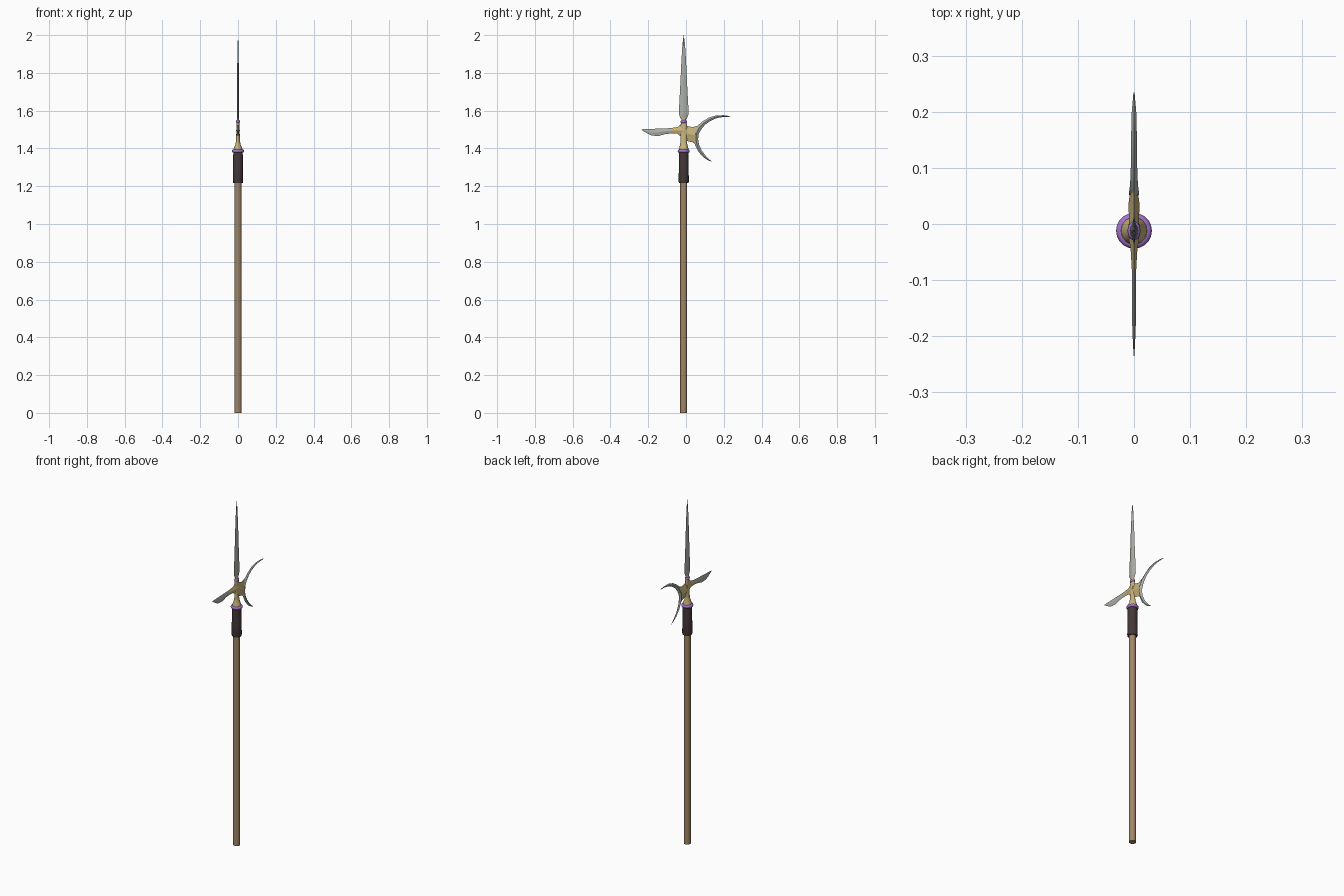
import bpy, bmesh, math

CY = -0.012  # shaft axis


def mat(name, rgb):
    m = bpy.data.materials.new(name)
    m.diffuse_color = (*rgb, 1)
    return m


wood = mat("wood", (0.36, 0.24, 0.13))
leather = mat("leather", (0.06, 0.04, 0.04))
gold = mat("gold", (0.58, 0.46, 0.2))
purple = mat("purple", (0.36, 0.17, 0.6))
steel = mat("steel", (0.42, 0.44, 0.4))


def finish(name, bm, material, angle):
    bmesh.ops.recalc_face_normals(bm, faces=bm.faces)
    me = bpy.data.meshes.new(name)
    bm.to_mesh(me)
    bm.free()
    me.materials.append(material)
    ob = bpy.data.objects.new(name, me)
    bpy.context.collection.objects.link(ob)
    bpy.ops.object.select_all(action='DESELECT')
    ob.select_set(True)
    bpy.context.view_layer.objects.active = ob
    bpy.ops.object.shade_smooth_by_angle(angle=math.radians(angle))


def skin(bm, rings):
    n = len(rings[0])
    for a, b in zip(rings, rings[1:]):
        for i in range(n):
            j = (i + 1) % n
            bm.faces.new((a[i], a[j], b[j], b[i]))
    bm.faces.new(rings[0])
    bm.faces.new(rings[-1])


def turned(name, profile, material, sides=20):
    """Rings of (x radius, y radius, z) around the shaft axis."""
    bm = bmesh.new()
    rings = []
    for rx, ry, z in profile:
        rings.append([bm.verts.new((rx * math.cos(2 * math.pi * k / sides),
                                    CY + ry * math.sin(2 * math.pi * k / sides), z))
                      for k in range(sides)])
    skin(bm, rings)
    finish(name, bm, material, 40)


def blade(name, stations, material):
    """Diamond section between edge points (y, z), (y, z) with half thickness t."""
    bm = bmesh.new()
    rings = []
    for (ay, az), (by, bz), t in stations:
        my, mz = (ay + by) / 2, (az + bz) / 2
        rings.append([bm.verts.new(p) for p in
                      ((0, ay, az), (t, my, mz), (0, by, bz), (-t, my, mz))])
    skin(bm, rings)
    finish(name, bm, material, 20)


# Shaft and sleeve
turned("shaft", [(0.0185, 0.0185, 0), (0.0185, 0.0185, 1.25)], wood)
turned("sleeve", [(0.025, 0.025, 1.217), (0.027, 0.027, 1.223),
                  (0.026, 0.026, 1.3), (0.025, 0.025, 1.38)], leather)


# Rounded purple rings
def ring(name, rx, ry, z, h):
    turned(name, [(rx - h * (1 - math.cos(a)), ry - h * (1 - math.cos(a)), z + h * math.sin(a))
                  for a in (math.pi * (k / 8 - 0.5) for k in range(9))], purple)


ring("collar_ring", 0.032, 0.032, 1.386, 0.009)
ring("neck_ring", 0.0115, 0.017, 1.542, 0.009)

# Gold socket flaring into the neck
turned("socket", [(0.024, 0.025, 1.39), (0.022, 0.024, 1.402), (0.014, 0.019, 1.42),
                  (0.01, 0.017, 1.44), (0.009, 0.018, 1.48), (0.008, 0.017, 1.52),
                  (0.008, 0.014, 1.54), (0.005, 0.01, 1.565)], gold)

# Spear point
blade("spear_point", [((CY - w, z), (CY + w, z), t) for w, z, t in (
    (0.009, 1.552, 0.004), (0.019, 1.563, 0.006), (0.026, 1.583, 0.006),
    (0.025, 1.61, 0.006), (0.019, 1.72, 0.005), (0.013, 1.85, 0.004),
    (0.007, 1.95, 0.002), (0.0005, 2.0, 0.0005))], steel)

# Beak and its gold root
blade("beak_root", [((0.0, 1.535), (0.0, 1.455), 0.01), ((-0.028, 1.528), (-0.028, 1.463), 0.009),
                    ((-0.045, 1.513), (-0.045, 1.478), 0.006),
                    ((-0.08, 1.508), (-0.08, 1.479), 0.004)], gold)
blade("beak", [((-0.08, 1.508), (-0.08, 1.479), 0.004), ((-0.11, 1.506), (-0.11, 1.476), 0.004),
               ((-0.15, 1.505), (-0.145, 1.466), 0.004), ((-0.19, 1.503), (-0.182, 1.468), 0.003),
               ((-0.215, 1.503), (-0.205, 1.479), 0.002),
               ((-0.236, 1.501), (-0.235, 1.498), 0.0007)], steel)

# Crescent and its gold arm
blade("crescent_arm", [((-0.02, 1.53), (-0.02, 1.45), 0.009), ((0.012, 1.518), (0.012, 1.437), 0.009),
                       ((0.035, 1.512), (0.035, 1.433), 0.01),
                       ((0.058, 1.52), (0.055, 1.415), 0.007)], gold)
blade("crescent", [((0.235, 1.571), (0.234, 1.568), 0.001), ((0.2, 1.576), (0.2, 1.567), 0.004),
                   ((0.16, 1.575), (0.163, 1.561), 0.005), ((0.12, 1.563), (0.128, 1.545), 0.005),
                   ((0.088, 1.543), (0.1, 1.525), 0.006), ((0.06, 1.52), (0.08, 1.5), 0.007),
                   ((0.044, 1.485), (0.067, 1.475), 0.009), ((0.04, 1.45), (0.064, 1.448), 0.009),
                   ((0.047, 1.42), (0.069, 1.421), 0.007), ((0.064, 1.385), (0.083, 1.39), 0.005),
                   ((0.09, 1.355), (0.102, 1.364), 0.004), ((0.115, 1.338), (0.12, 1.344), 0.002),
                   ((0.136, 1.329), (0.137, 1.331), 0.001)], steel)
